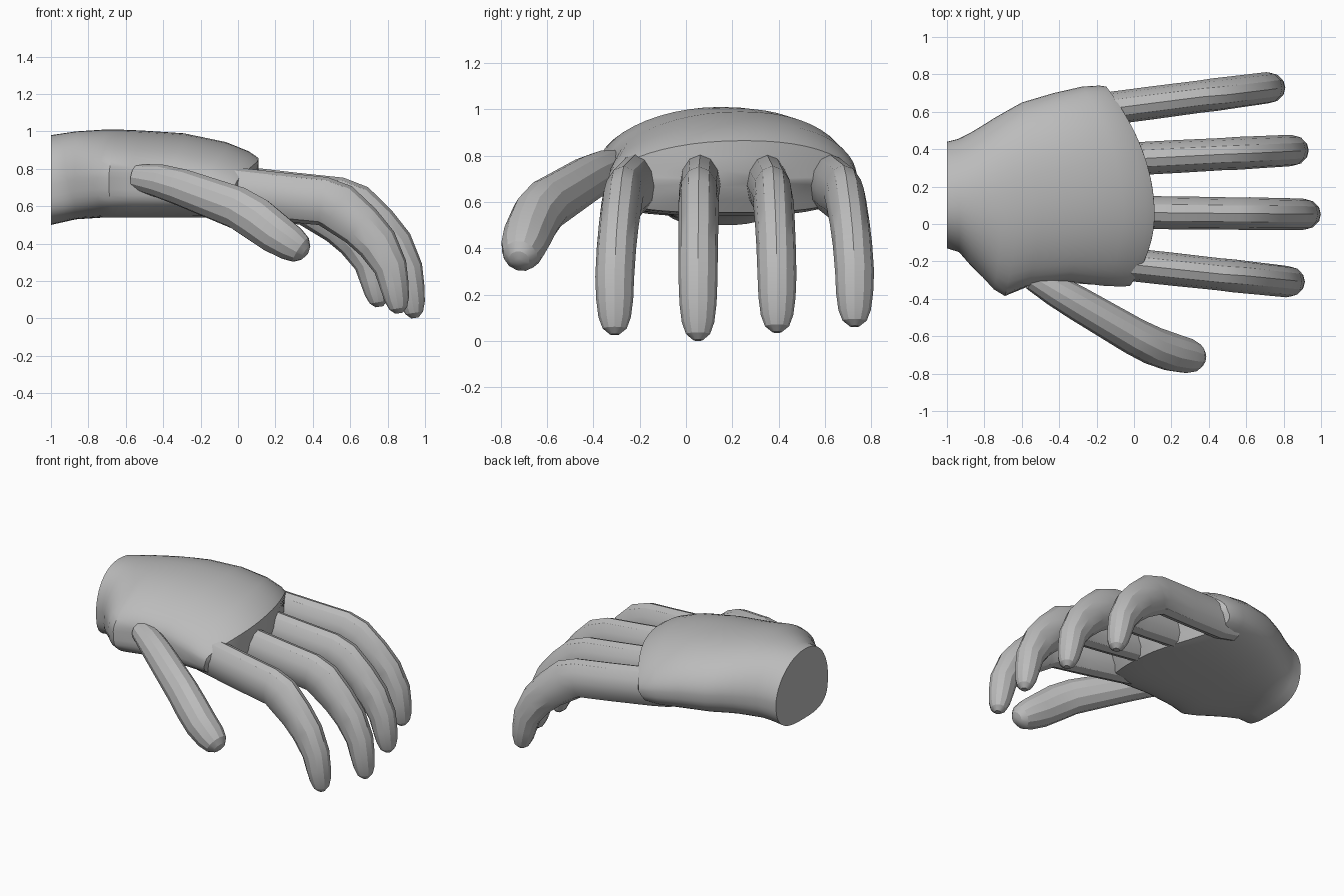
import bpy, bmesh, math
from mathutils import Vector

cube = bpy.data.objects.get("Cube")
if cube:
    bpy.data.objects.remove(cube)

grey = bpy.data.materials.new("plain grey")
grey.use_nodes = True
grey.diffuse_color = (0.5, 0.5, 0.5, 1)
grey.node_tree.nodes["Principled BSDF"].inputs["Base Color"].default_value = (0.5, 0.5, 0.5, 1)


def loft(name, rings, angle):
    """Skin a list of equal rings, close both ends and smooth shallow edges."""
    bm = bmesh.new()
    loops = [[bm.verts.new(p) for p in ring] for ring in rings]
    n = len(loops[0])
    for a, b in zip(loops, loops[1:]):
        for i in range(n):
            j = (i + 1) % n
            bm.faces.new((a[i], a[j], b[j], b[i]))
    bm.faces.new(loops[0])
    bm.faces.new(loops[-1])
    bmesh.ops.recalc_face_normals(bm, faces=bm.faces)
    mesh = bpy.data.meshes.new(name)
    bm.to_mesh(mesh)
    bm.free()
    mesh.materials.append(grey)
    obj = bpy.data.objects.new(name, mesh)
    bpy.context.collection.objects.link(obj)
    bpy.ops.object.select_all(action='DESELECT')
    obj.select_set(True)
    bpy.context.view_layer.objects.active = obj
    bpy.ops.object.shade_smooth_by_angle(angle=math.radians(angle))


def digit(name, path, side, sides=12):
    """Sweep an oval along path points of (x, y, z, half width, half depth)."""
    pts = [Vector(p[:3]) for p in path]
    rings = []
    for k, p in enumerate(path):
        t = (pts[min(k + 1, len(pts) - 1)] - pts[max(k - 1, 0)]).normalized()
        s = Vector(side)
        s = (s - t * s.dot(t)).normalized()
        u = t.cross(s)
        ring = []
        for i in range(sides):
            a = math.tau * i / sides
            ring.append(pts[k] + s * p[3] * math.cos(a) + u * p[4] * math.sin(a))
        rings.append(ring)
    loft(name, rings, 25)


def knuckle_line(y):
    """Curved front end of the palm."""
    d = y - 0.05
    return 0.11 - (0.55 if d > 0 else 0.9) * d * d


def palm_ring(t, y0, y1, z0, z1, scale=1.0, count=48):
    yc, hw = (y0 + y1) / 2, (y1 - y0) / 2
    zm = z0 + 0.45 * (z1 - z0)
    ring = []
    for i in range(count):
        a = math.tau * i / count
        c, s = math.cos(a), math.sin(a)
        # Domed back; boxy below on the thumb side, rounder on the outer side
        if s > 0:
            side_power, height_power = 0.93, 1.1
        else:
            side_power = height_power = 0.74 if c > 0 else 0.6
        y = yc + scale * hw * math.copysign(abs(c) ** side_power, c)
        height = (z1 - zm) if s > 0 else (zm - z0)
        z = zm + scale * height * math.copysign(abs(s) ** height_power, s)
        # The ridge of the back leans towards the middle fingers
        y += (min(t / 0.3, 1) * 0.08 - 0.03) * max(s, 0) ** 2 * scale
        x = -1 + t * (1 + knuckle_line(y))
        if z < zm:
            x -= (0.08 + 0.03 * c) * t ** 4 * (zm - z) / (zm - z0)
        # Shallow hollow under the rim where the thumb joins
        if 0.4 < t < 0.7 and c < -0.5:
            y += 0.025 * max(0, 1 - abs(z - 0.74) / 0.12)
        ring.append((x, y, z))
    return ring


# Palm: wrist cut, thumb bulge, broad knuckles
stations = [
    (0.0, -0.13, 0.44, 0.50, 0.98),
    (0.06, -0.15, 0.455, 0.515, 0.99),
    (0.12, -0.22, 0.485, 0.53, 1.0),
    (0.19, -0.285, 0.525, 0.535, 1.005),
    (0.26, -0.35, 0.565, 0.54, 1.01),
    (0.33, -0.385, 0.6, 0.54, 1.01),
    (0.44, -0.355, 0.65, 0.54, 1.005),
    (0.65, -0.33, 0.70, 0.54, 0.99),
    (0.85, -0.33, 0.735, 0.54, 0.945),
    (0.96, -0.335, 0.74, 0.55, 0.895),
    (1.0, -0.33, 0.735, 0.555, 0.865),
]
rings = [palm_ring(*s) for s in stations]
rings += [palm_ring(*stations[-1], scale=f) for f in (0.94, 0.6, 0.25)]
loft("palm", rings, 35)

# Fingers share one bent profile: x, z, half width, half depth
bend = [
    (-0.12, 0.69, 0.082, 0.11), (0.0, 0.685, 0.088, 0.13), (0.3, 0.65, 0.088, 0.13),
    (0.54, 0.625, 0.086, 0.13), (0.62, 0.59, 0.088, 0.135), (0.74, 0.49, 0.086, 0.12),
    (0.83, 0.39, 0.085, 0.11), (0.9, 0.26, 0.084, 0.09), (0.92, 0.16, 0.08, 0.078),
    (0.934, 0.08, 0.07, 0.066), (0.942, 0.03, 0.052, 0.048), (0.946, 0.003, 0.02, 0.02),
]
fingers = {  # shift in x, root y, tip y, lift of the tip
    "index_finger": (-0.085, -0.21, -0.308, 0.025),
    "middle_finger": (0.0, 0.062, 0.052, 0.0),
    "ring_finger": (-0.065, 0.345, 0.393, 0.035),
    "little_finger": (-0.19, 0.61, 0.728, 0.06),
}
for name, (shift, root, tip, lift) in fingers.items():
    path = []
    for x, z, w, d in bend:
        f = min(max(x / 0.9, 0), 1)
        path.append((x + shift, root + (tip - root) * f, z + lift * (1 - z / 0.69), w, d))
    digit(name, path, (0, 1, 0))

# Thumb
thumb = [
    (-0.54, -0.285, 0.755, 0.07, 0.07), (-0.42, -0.355, 0.735, 0.085, 0.09),
    (-0.3, -0.425, 0.7, 0.092, 0.1), (0.0, -0.6, 0.59, 0.1, 0.115),
    (0.1, -0.65, 0.53, 0.103, 0.12), (0.2, -0.685, 0.455, 0.103, 0.112),
    (0.285, -0.705, 0.4, 0.095, 0.098), (0.335, -0.715, 0.367, 0.075, 0.078),
    (0.36, -0.72, 0.35, 0.045, 0.045), (0.368, -0.722, 0.344, 0.015, 0.015),
]
digit("thumb", thumb, (0.5, 0.85, 0))
